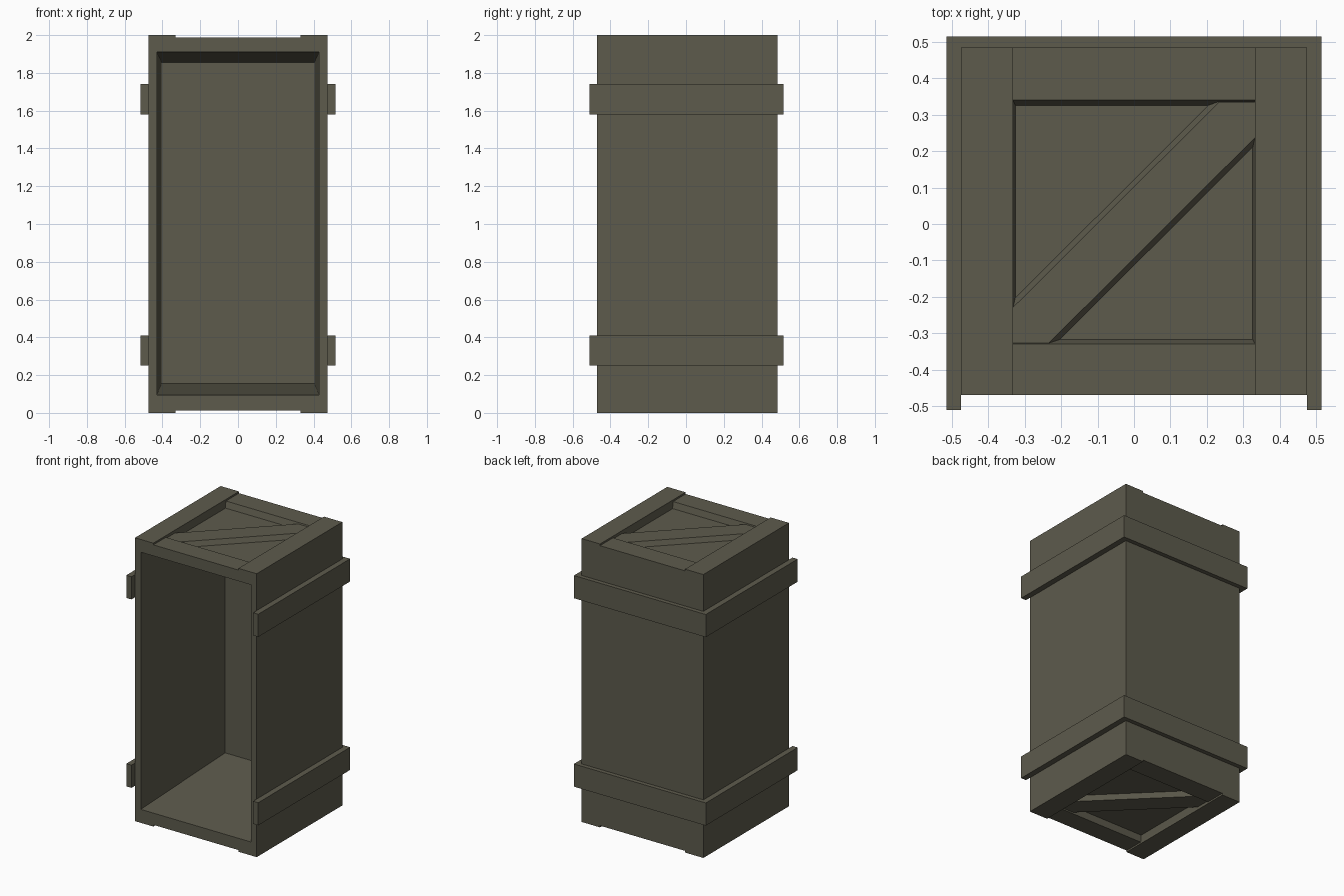
import bpy, bmesh

if "Cube" in bpy.data.objects:
    bpy.data.objects.remove(bpy.data.objects["Cube"])

mat = bpy.data.materials.new("weathered olive grey")
mat.diffuse_color = (0.110, 0.104, 0.073, 1.0)
mat.use_nodes = True
mat.node_tree.nodes["Principled BSDF"].inputs["Base Color"].default_value = mat.diffuse_color


def finish(bm, name):
    """Weld, orient and link a mesh as a named object."""
    bmesh.ops.remove_doubles(bm, verts=bm.verts, dist=0.0001)
    bmesh.ops.recalc_face_normals(bm, faces=bm.faces)
    me = bpy.data.meshes.new(name)
    bm.to_mesh(me)
    bm.free()
    me.materials.append(mat)
    ob = bpy.data.objects.new(name, me)
    bpy.context.collection.objects.link(ob)
    return ob


def loft(bm, rings, cap_start=False, cap_end=False):
    """Join successive rings of points with quads."""
    loops = [[bm.verts.new(p) for p in r] for r in rings]
    for a, b in zip(loops, loops[1:]):
        n = len(a)
        for i in range(n):
            j = (i + 1) % n
            bm.faces.new((a[i], a[j], b[j], b[i]))
    if cap_start:
        bm.faces.new(loops[0])
    if cap_end:
        bm.faces.new(loops[-1])


def rect_xz(hx, z0, z1, y):
    return [(-hx, y, z0), (hx, y, z0), (hx, y, z1), (-hx, y, z1)]


def flip(pts, s):
    """s=1 leaves lid points on top, s=-1 turns them round to the underside."""
    return [(s * x, y, 1 + s * (z - 1)) for x, y, z in pts]


def rect_xy(hx, y0, y1, z):
    return [(-hx, y0, z), (hx, y0, z), (hx, y1, z), (-hx, y1, z)]


HX, YF, YB = 0.475, -0.47, 0.485      # body outline
RIM, PANEL = 1.988, 1.945             # lid frame and recessed panel heights

# Open-fronted body with tapered cavity and recessed panels top and bottom
bm = bmesh.new()
loft(bm, [rect_xz(0.405, 0.155, 1.855, 0.435),
          rect_xz(0.43, 0.095, 1.91, YF),
          rect_xz(HX, 2 - RIM, RIM, YF)], cap_start=True)
bm.faces.new([bm.verts.new(p) for p in rect_xz(HX, 2 - RIM, RIM, YB)])
for s in (1, -1):
    x = s * HX
    bm.faces.new([bm.verts.new(p) for p in
                  [(x, YF, 2 - RIM), (x, YB, 2 - RIM), (x, YB, RIM), (x, YF, RIM)]])
    loft(bm, [flip(rect_xy(HX, YF, YB, RIM), s),
              flip(rect_xy(0.333, -0.33, 0.34, RIM), s),
              flip(rect_xy(0.326, -0.317, 0.326, PANEL), s)], cap_end=True)
finish(bm, "crate_body")


def brace_ring(o, z):
    """Diagonal band of half width o, clipped to the recess."""
    x, y0, y1 = 0.332, -0.327, 0.335
    return [(-x, y0, z), (-x + o, y0, z), (x, y1 - o, z),
            (x, y1, z), (x - o, y1, z), (-x, y0 + o, z)]


for s, side in ((1, "top"), (-1, "bottom")):
    # Raised side planks
    for k, hand in ((1, "right"), (-1, "left")):
        bm = bmesh.new()
        plank = [[(k * 0.332, YF, z), (k * HX, YF, z), (k * HX, YB, z), (k * 0.332, YB, z)]
                 for z in (RIM, 2.0)]
        loft(bm, [flip(r, s) for r in plank], True, True)
        finish(bm, f"{side}_plank_{hand}")
    # Diagonal brace with sloped edges
    bm = bmesh.new()
    loft(bm, [flip(brace_ring(0.118, PANEL), s),
              flip(brace_ring(0.098, 1.98), s)], True, True)
    finish(bm, f"{side}_diagonal_brace")

# U-shaped straps around the sides and back
outline = [(-0.515, -0.51), (0.515, 0.515)]
(ax, ay), (bx, by) = outline
u = [(ax, ay), (ax, by), (bx, by), (bx, ay), (HX, ay), (HX, YB), (-HX, YB), (-HX, ay)]
for name, z0, z1 in (("lower_strap", 0.25, 0.41), ("upper_strap", 1.58, 1.74)):
    bm = bmesh.new()
    loft(bm, [[(x, y, z) for x, y in u] for z in (z0, z1)], True, True)
    finish(bm, name)
